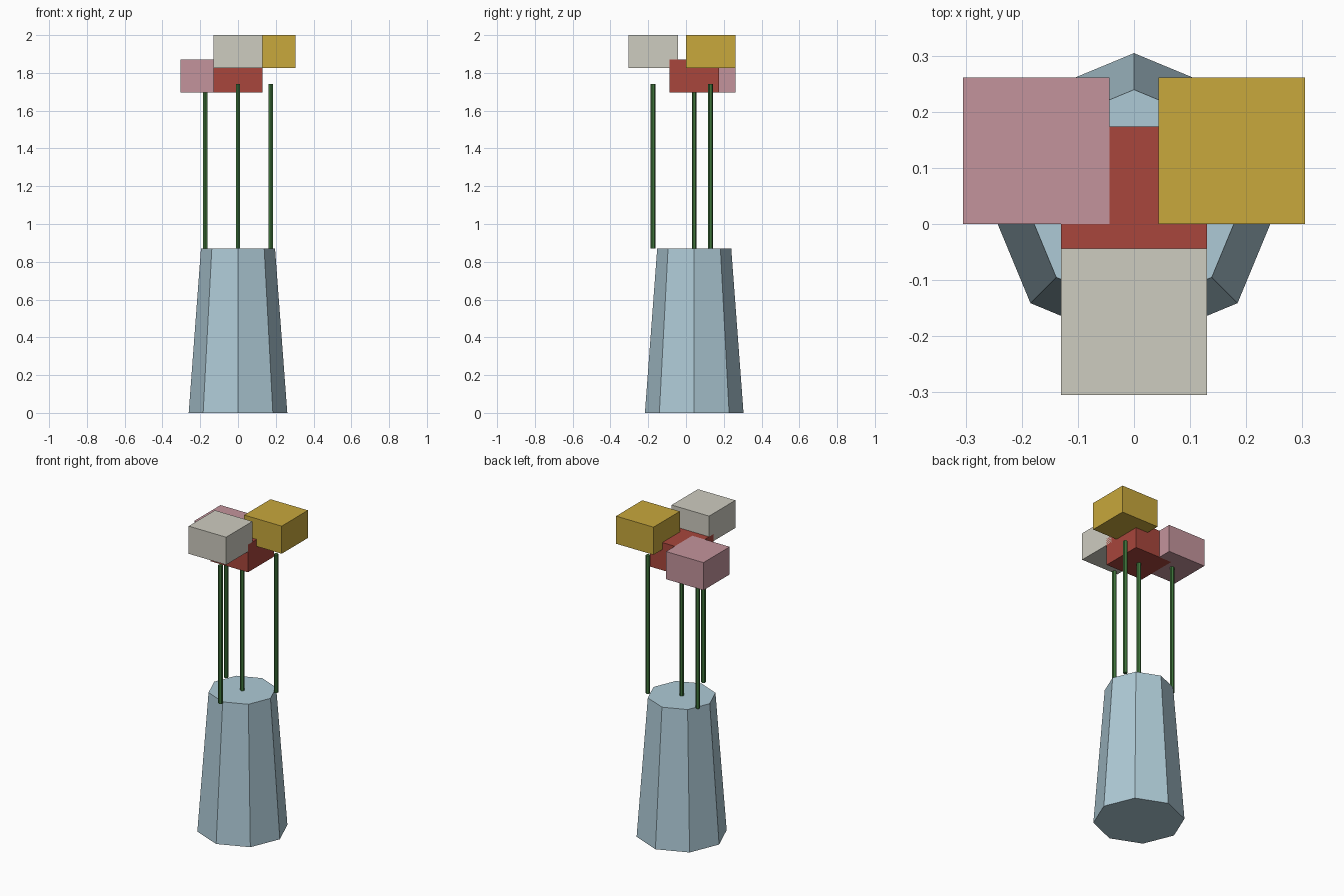
import bpy, bmesh, math
from mathutils import Matrix

if "Cube" in bpy.data.objects:
    bpy.data.objects.remove(bpy.data.objects["Cube"])


def material(name, rgb):
    m = bpy.data.materials.new(name)
    lin = [((c / 255 + 0.055) / 1.055) ** 2.4 for c in rgb]
    m.diffuse_color = (*lin, 1)
    m.use_nodes = True
    m.node_tree.nodes["Principled BSDF"].inputs["Base Color"].default_value = m.diffuse_color
    return m


def finish(name, bm, mat):
    bmesh.ops.recalc_face_normals(bm, faces=bm.faces)
    me = bpy.data.meshes.new(name)
    bm.to_mesh(me)
    bm.free()
    me.materials.append(mat)
    ob = bpy.data.objects.new(name, me)
    bpy.context.collection.objects.link(ob)
    return ob


def prism(name, sides, r_bottom, r_top, x, y, z0, z1, mat):
    """Capped, flat-sided taper with one corner pointing to +y."""
    bm = bmesh.new()
    rings = []
    for r, z in ((r_bottom, z0), (r_top, z1)):
        angles = [math.pi / 2 + math.tau * i / sides for i in range(sides)]
        rings.append([bm.verts.new((x + r * math.cos(a), y + r * math.sin(a), z))
                      for a in angles])
    low, high = rings
    bm.faces.new(low[::-1])
    bm.faces.new(high)
    for i in range(sides):
        j = (i + 1) % sides
        bm.faces.new((low[i], low[j], high[j], high[i]))
    return finish(name, bm, mat)


def block(name, centre, size, mat):
    bm = bmesh.new()
    bmesh.ops.create_cube(bm, size=1,
                          matrix=Matrix.Translation(centre) @ Matrix.Diagonal((*size, 1)))
    return finish(name, bm, mat)


glaze = material("pale blue glaze", (174, 202, 214))
green = material("stem green", (62, 115, 58))
petals = {
    "pink": material("dusty pink", (196, 148, 156)),
    "red": material("brick red", (168, 70, 60)),
    "yellow": material("golden yellow", (200, 168, 60)),
    "white": material("warm white", (206, 204, 192)),
}

# Tapered eight-sided vase
prism("vase", 8, 0.261, 0.196, 0, 0.0435, 0, 0.87, glaze)

# Stems and block flower heads: x, y, height of head centre
flowers = {
    "pink": (-0.174, 0.1305, 1.783),
    "red": (0, 0.0435, 1.783),
    "yellow": (0.174, 0.1305, 1.913),
    "white": (0, -0.174, 1.913),
}
for colour, (x, y, z) in flowers.items():
    prism(colour + "_stem", 6, 0.013, 0.013, x, y, 0.87, 1.74, green)
    block(colour + "_flower", (x, y, z), (0.261, 0.261, 0.174), petals[colour])
